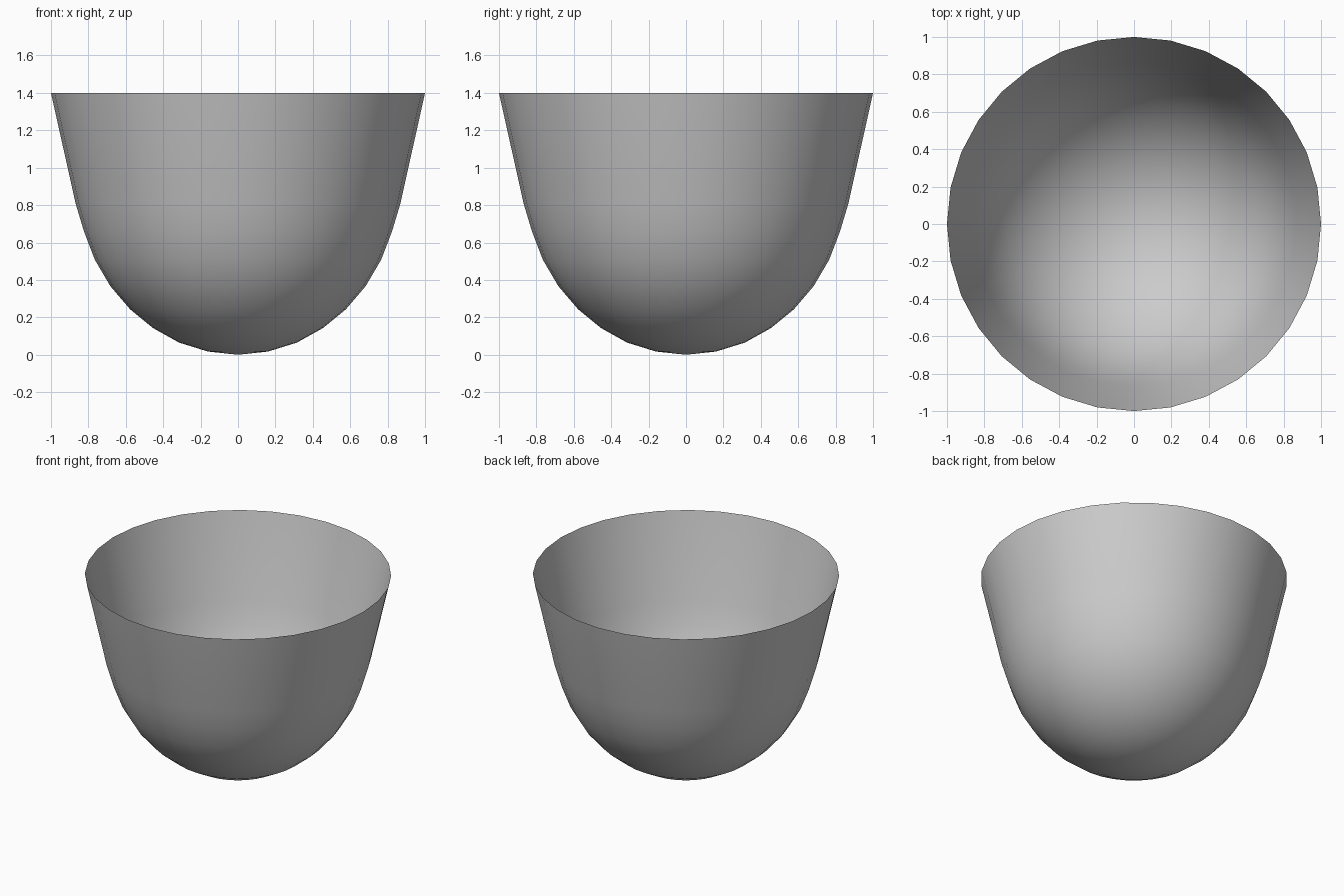
import bpy, bmesh, math

if "Cube" in bpy.data.objects:
    bpy.data.objects.remove(bpy.data.objects["Cube"])

SIDES = 32
# (radius, height) of each ring: rounded base, then straight flared wall
RINGS = [(0.16, 0.017), (0.315, 0.065), (0.455, 0.143), (0.577, 0.243),
         (0.682, 0.366), (0.765, 0.507), (0.823, 0.658), (0.868, 0.808),
         (1.0, 1.4)]

bm = bmesh.new()


def ring(radius, z):
    return [bm.verts.new((radius * math.cos(2 * math.pi * i / SIDES),
                          radius * math.sin(2 * math.pi * i / SIDES), z))
            for i in range(SIDES)]


# Bowl: single-skin open cup closed by a pole at the bottom
pole = bm.verts.new((0, 0, 0))
loops = [ring(r, z) for r, z in RINGS]
for i in range(SIDES):
    j = (i + 1) % SIDES
    bm.faces.new((pole, loops[0][j], loops[0][i]))
    for low, high in zip(loops, loops[1:]):
        bm.faces.new((low[i], low[j], high[j], high[i]))
for face in bm.faces:
    face.smooth = True

mesh = bpy.data.meshes.new("bowl")
bm.to_mesh(mesh)
bm.free()
bowl = bpy.data.objects.new("bowl", mesh)
bpy.context.collection.objects.link(bowl)
